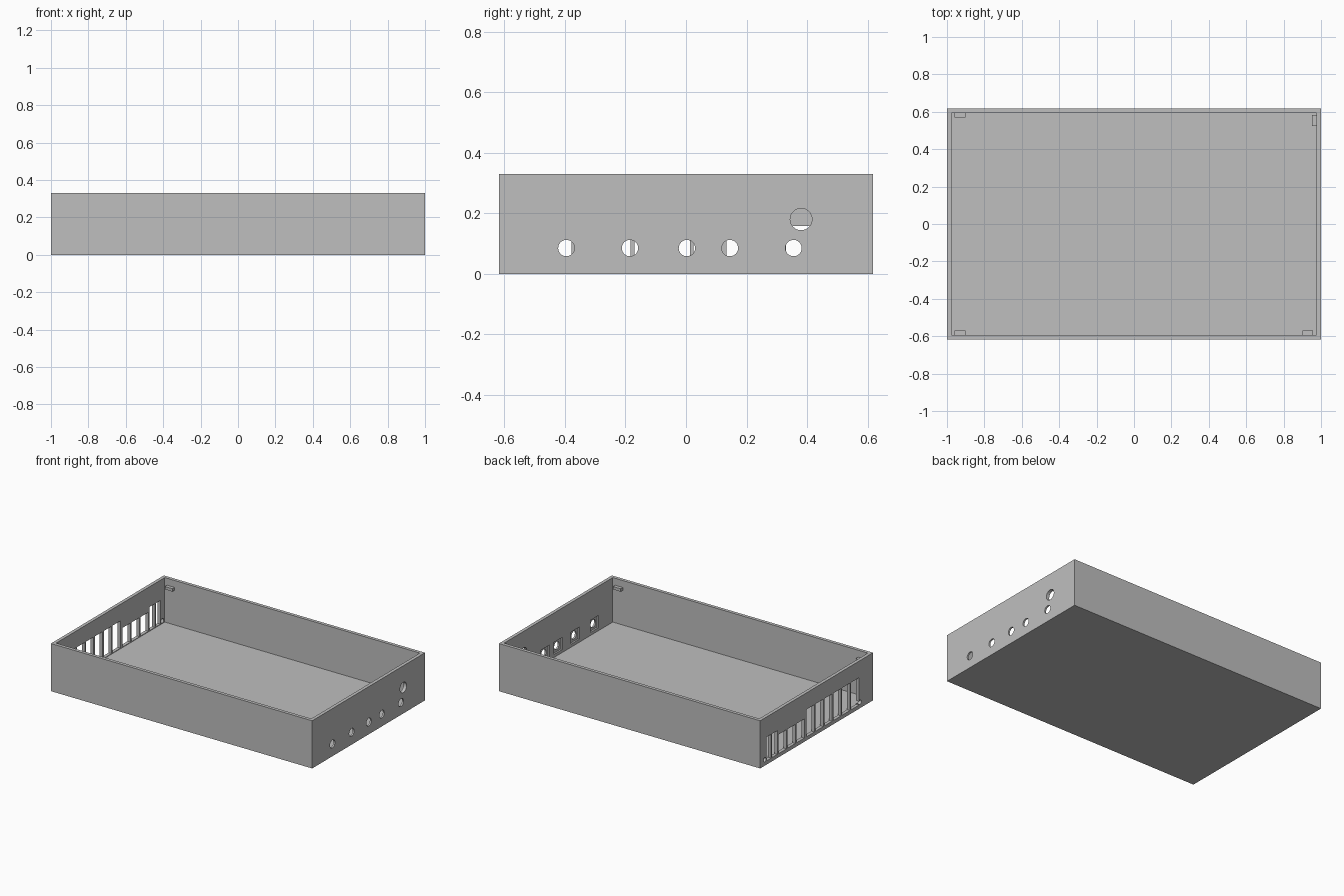
import bpy
import math

cube = bpy.data.objects.get("Cube")
if cube:
    bpy.data.objects.remove(cube, do_unlink=True)

# Overall dimensions
X, Y, H = 1.0, 0.617, 0.33
WALL, FLOOR = 0.023, 0.022

grey = bpy.data.materials.new("light_grey")
grey.use_nodes = True
grey.diffuse_color = (0.52, 0.52, 0.52, 1)
grey.node_tree.nodes["Principled BSDF"].inputs["Base Color"].default_value = (0.52, 0.52, 0.52, 1)


def box(name, x0, x1, y0, y1, z0, z1):
    """Axis-aligned box between two corners."""
    bpy.ops.mesh.primitive_cube_add(size=1, location=((x0 + x1) / 2, (y0 + y1) / 2, (z0 + z1) / 2))
    ob = bpy.context.object
    ob.name = name
    ob.scale = (x1 - x0, y1 - y0, z1 - z0)
    bpy.ops.object.transform_apply(location=False, rotation=False, scale=True)
    ob.data.materials.append(grey)
    return ob


def drill(name, x, y, z, radius):
    """Round cutter running along x."""
    bpy.ops.mesh.primitive_cylinder_add(vertices=32, radius=radius, depth=0.1,
                                        location=(x, y, z), rotation=(0, math.pi / 2, 0))
    ob = bpy.context.object
    ob.name = name
    ob.data.materials.append(grey)
    return ob


def cut(target, cutter):
    """Subtract the cutter from the target, then remove the cutter."""
    cutter.hide_render = True
    mod = target.modifiers.new("cut", "BOOLEAN")
    mod.operation = "DIFFERENCE"
    mod.solver = "EXACT"
    mod.object = cutter
    bpy.context.view_layer.objects.active = target
    bpy.ops.object.modifier_apply(modifier=mod.name)
    bpy.data.objects.remove(cutter, do_unlink=True)


# Open tray
tray = box("tray", -X, X, -Y, Y, 0, H)
cut(tray, box("cavity", -X + WALL, X - WALL, -Y + WALL, Y - WALL, FLOOR, H + 0.1))

# Round sockets in the right wall, each with a square recess inside
for y in (-0.395, -0.185, 0.003, 0.145, 0.355):
    cut(tray, box("recess", X - WALL - 0.02, X - WALL / 2, y - 0.045, y + 0.045, 0.043, 0.127))
    cut(tray, drill("socket_hole", X, y, 0.085, 0.027))
cut(tray, drill("large_hole", X, 0.38, 0.18, 0.036))

# Connector slots in the left wall
PITCH, BAR = 0.0975, 0.012
slots = [(0.11 - PITCH * i, PITCH - BAR, 0.215) for i in range(6)]
slots += [(0.415 - PITCH * i, PITCH - BAR, 0.158) for i in range(3)]
slots += [(0.485, 0.055, 0.19), (0.545, 0.048, 0.19)]
for top, width, height in slots:
    cut(tray, box("slot", -X - 0.05, -X + WALL + 0.01, top - width, top, FLOOR + 0.004, height))

# Small screw holes at both ends of the slot row
for y in (-0.475, 0.566):
    cut(tray, drill("screw_hole", -X, y, 0.042, 0.015))

# Lid catches near the corners
Z0, Z1, DEPTH = 0.262, 0.282, 0.024
for name, x0, y0 in (("back_right_catch", -0.96, Y - WALL - DEPTH),
                     ("front_right_catch", -0.96, -Y + WALL),
                     ("front_left_catch", 0.9, -Y + WALL)):
    box(name, x0, x0 + 0.058, y0, y0 + DEPTH, Z0, Z1)
box("back_left_catch", X - WALL - DEPTH, X - WALL, 0.525, 0.582, Z0, Z1)
